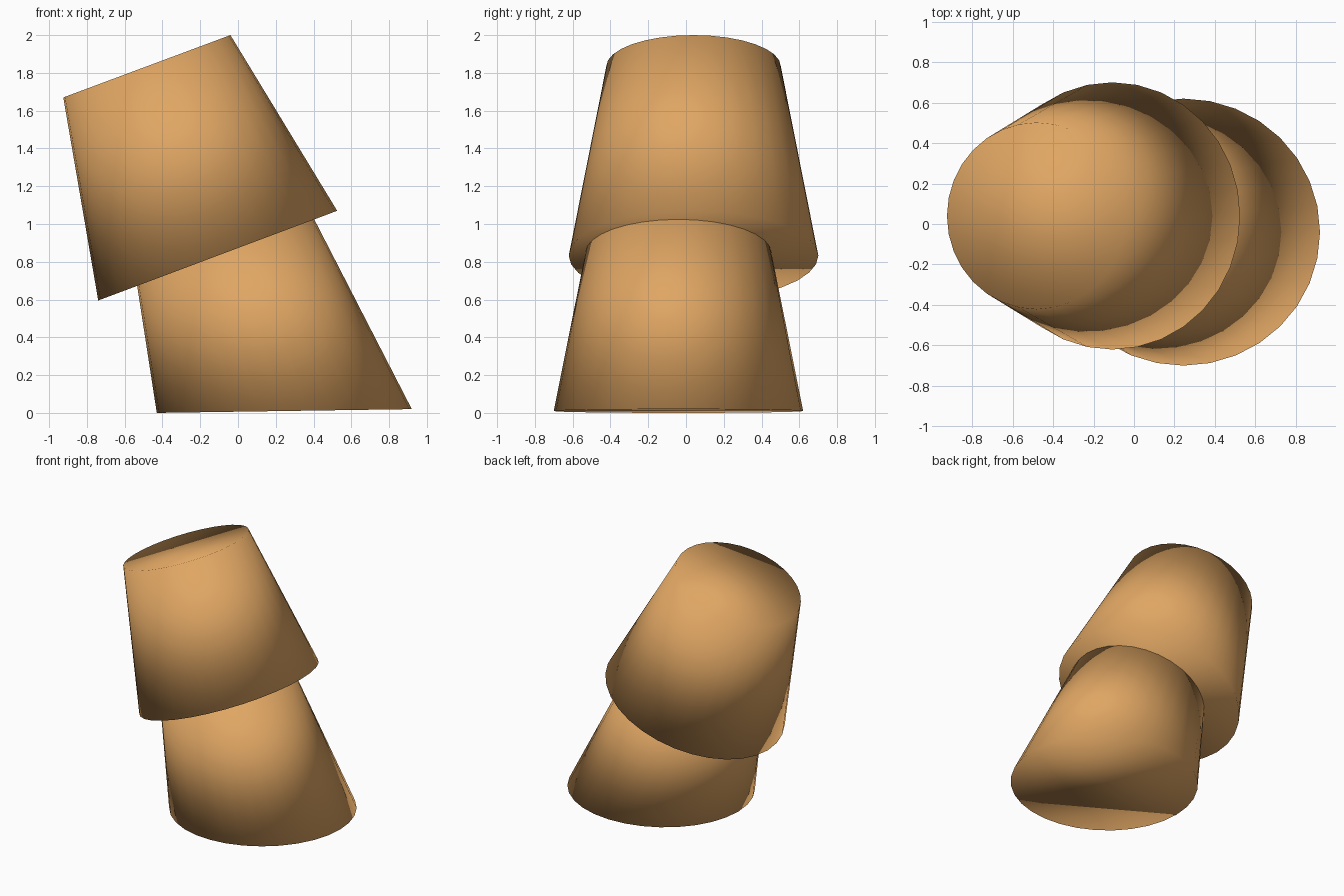
import bpy, bmesh
from math import cos, sin, pi
from mathutils import Vector

cube = bpy.data.objects.get("Cube")
if cube:
    bpy.data.objects.remove(cube, do_unlink=True)

SIDES = 32
FLATTEN = 0.978  # rings are slightly narrower in depth

tan = bpy.data.materials.new("warm_tan")
tan.use_nodes = True
color = (0.74, 0.38, 0.125, 1)
tan.diffuse_color = color
tan.node_tree.nodes["Principled BSDF"].inputs["Base Color"].default_value = color


def ring(bm, left, right, y):
    """Tilted ring spanning two (x, z) ends of its diameter."""
    a, b = Vector((left[0], y, left[1])), Vector((right[0], y, right[1]))
    centre, half = (a + b) / 2, (b - a) / 2
    depth = Vector((0, half.length * FLATTEN, 0))
    angles = [2 * pi * i / SIDES for i in range(SIDES)]
    return [bm.verts.new(centre + half * cos(t) + depth * sin(t)) for t in angles]


def tapered_cup(name, bottom, top, y):
    """Closed, smooth-shaded tapered tube between two tilted rings."""
    bm = bmesh.new()
    low, high = ring(bm, *bottom, y), ring(bm, *top, y)
    for i in range(SIDES):
        j = (i + 1) % SIDES
        bm.faces.new((low[i], low[j], high[j], high[i]))
    bm.faces.new(low[::-1])
    bm.faces.new(high)
    bmesh.ops.recalc_face_normals(bm, faces=bm.faces)
    for face in bm.faces:
        face.smooth = True
    mesh = bpy.data.meshes.new(name)
    bm.to_mesh(mesh)
    bm.free()
    mesh.materials.append(tan)
    obj = bpy.data.objects.new(name, mesh)
    bpy.context.collection.objects.link(obj)
    return obj


# Lower cup, its top tucked just inside the upper one
tapered_cup("lower_cup", ((-0.43, 0.0), (0.92, 0.02)),
            ((-0.545, 0.745), (0.37, 1.09)), -0.04)

# Upper cup, leaning to the side
tapered_cup("upper_cup", ((-0.74, 0.595), (0.525, 1.07)),
            ((-0.925, 1.67), (-0.04, 2.0)), 0.04)
